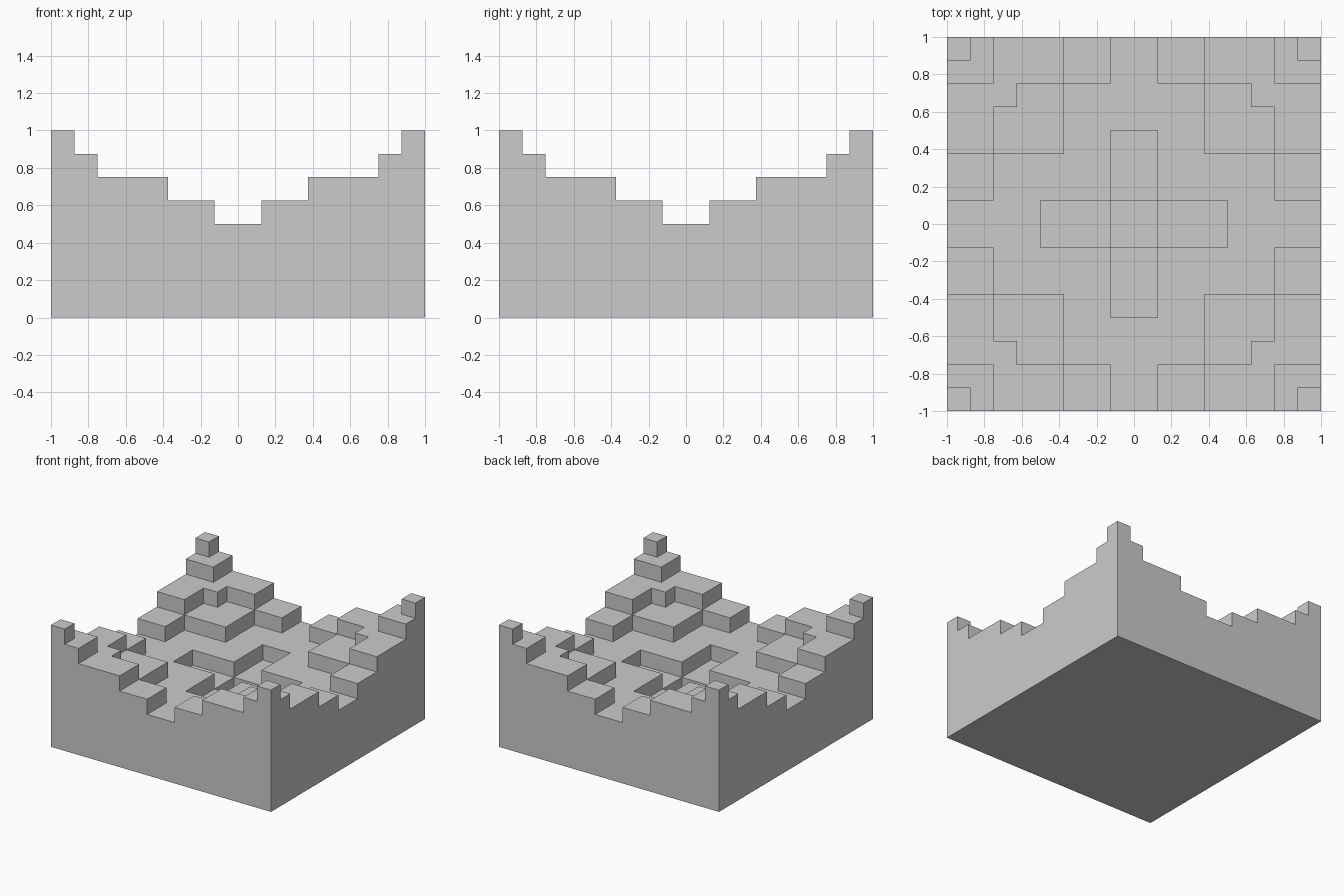
import bpy, bmesh, math
from mathutils import Vector

if "Cube" in bpy.data.objects:
    bpy.data.objects.remove(bpy.data.objects["Cube"])

S = 0.125   # step size of the terrain grid
N = 8       # cells from the centre to each side


def level(i, j):
    """Height in steps of a cell; the plan is mirrored in x and y."""
    if not (-N <= i < N and -N <= j < N):
        return 0
    u, v = (c if c >= 0 else -1 - c for c in (i, j))
    lo, hi = min(u, v), max(u, v)
    if lo >= 7:                       # corner post
        return 8
    if lo >= 6:                       # corner block
        return 7
    if lo >= 3:                       # corner terrace, filled inner corner
        return 6 if hi >= 6 or lo == 5 else 5
    if hi >= 6 and lo >= 1:           # rim strips beside the terraces
        return 5
    if hi == 0:                       # deepest centre pit
        return 2
    if lo == 0 and hi < 4:            # sunken cross
        return 3
    return 4                          # main floor


def solid(i, j, k):
    return 0 <= k < level(i, j)


# stepped block: only the exposed faces of the stacked cells
bm = bmesh.new()
for i in range(-N, N):
    for j in range(-N, N):
        for k in range(level(i, j)):
            for axis in range(3):
                for side in (0, 1):
                    n = [i, j, k]
                    n[axis] += 2 * side - 1
                    if solid(*n):
                        continue
                    a, b = (axis + 1) % 3, (axis + 2) % 3
                    ring = [(0, 0), (1, 0), (1, 1), (0, 1)]
                    if not side:
                        ring.reverse()
                    verts = []
                    for da, db in ring:
                        p = Vector((i, j, k))
                        p[axis] += side
                        p[a] += da
                        p[b] += db
                        verts.append(bm.verts.new(p * S))
                    bm.faces.new(verts)

# merge the cells into clean flat terraces
bmesh.ops.remove_doubles(bm, verts=bm.verts, dist=1e-4)
bmesh.ops.dissolve_limit(bm, angle_limit=math.radians(1),
                         verts=bm.verts, edges=bm.edges)
mesh = bpy.data.meshes.new("stepped_block")
bm.to_mesh(mesh)
bm.free()
bpy.context.collection.objects.link(bpy.data.objects.new("stepped_block", mesh))
